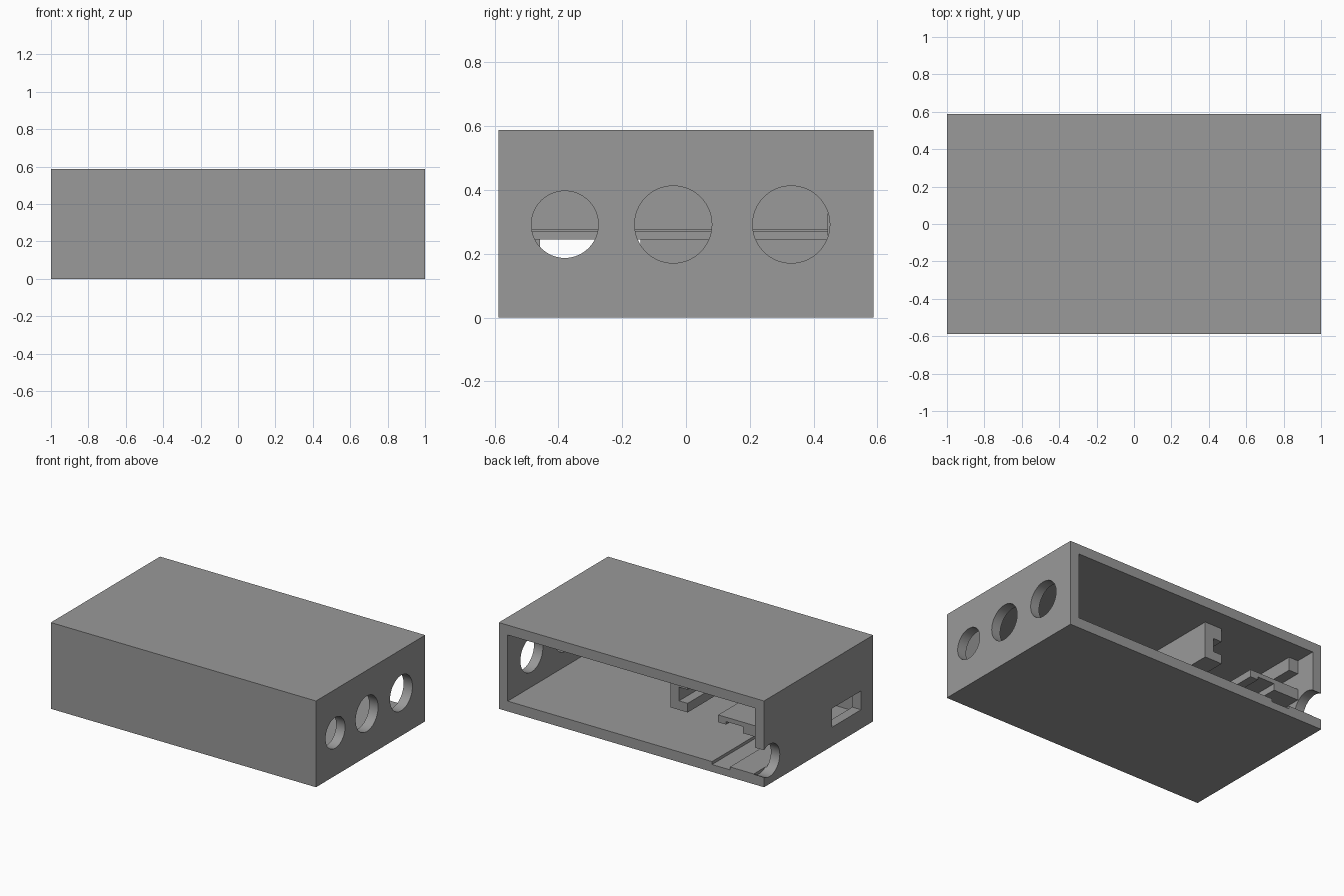
import bpy, bmesh, math

if "Cube" in bpy.data.objects:
    bpy.data.objects.remove(bpy.data.objects["Cube"])

gray = bpy.data.materials.new("plain_gray")
gray.diffuse_color = (0.32, 0.32, 0.32, 1)
gray.use_nodes = True
gray.node_tree.nodes["Principled BSDF"].inputs["Base Color"].default_value = gray.diffuse_color

X, Y, H, T = 1.0, 0.588, 0.588, 0.067   # half length, half depth, height, wall
IN = X - T


def prism(name, profile, y0, y1):
    """Extrude an x-z profile along y."""
    bm = bmesh.new()
    face = bm.faces.new([bm.verts.new((x, y0, z)) for x, z in profile])
    ext = bmesh.ops.extrude_face_region(bm, geom=[face])
    verts = [g for g in ext["geom"] if isinstance(g, bmesh.types.BMVert)]
    bmesh.ops.translate(bm, vec=(0, y1 - y0, 0), verts=verts)
    bmesh.ops.recalc_face_normals(bm, faces=bm.faces)
    mesh = bpy.data.meshes.new(name)
    bm.to_mesh(mesh)
    bm.free()
    obj = bpy.data.objects.new(name, mesh)
    bpy.context.collection.objects.link(obj)
    mesh.materials.append(gray)
    return obj


def box(name, x0, x1, y0, y1, z0, z1):
    return prism(name, [(x0, z0), (x1, z0), (x1, z1), (x0, z1)], y0, y1)


def cylinder(name, x, y, z, r, length):
    bpy.ops.mesh.primitive_cylinder_add(vertices=64, radius=r, depth=length,
                                        location=(x, y, z), rotation=(0, math.pi / 2, 0))
    obj = bpy.context.object
    obj.name = name
    obj.data.materials.append(gray)
    return obj


# Case shell, open at the back
case = box("case", -X, X, -Y, Y, 0, H)
cutters = [
    box("cavity_cutter", -IN, IN, -Y + T, Y + 0.1, 0.07, H - T),
    # shallow floor groove that holds an upright panel
    box("groove_cutter", -0.743, -0.608, -Y + T, Y + 0.11, 0.05, 0.1),
    # port slot in the left wall
    box("slot_cutter", -X - 0.1, -IN + 0.01, -0.458, -0.143, 0.129, 0.257),
    # cable notch at the back edge of the left wall
    cylinder("notch_cutter", -X, 0.528, 0.16, 0.11, 2 * T + 0.02),
]
# Round openings in the right wall
for i, (y, r) in enumerate([(-0.38, 0.105), (-0.04, 0.121), (0.33, 0.121)]):
    cutters.append(cylinder(f"hole_cutter_{i + 1}", X, y, 0.292, r, 0.2))

for c in cutters:
    m = case.modifiers.new(c.name, "BOOLEAN")
    m.operation, m.solver, m.object = "DIFFERENCE", "EXACT", c
bpy.context.view_layer.objects.active = case
for m in list(case.modifiers):
    bpy.ops.object.modifier_apply(modifier=m.name)
for c in cutters:
    bpy.data.objects.remove(c, do_unlink=True)

bpy.ops.object.select_all(action="DESELECT")
case.select_set(True)
bpy.context.view_layer.objects.active = case
bpy.ops.object.shade_smooth_by_angle(angle=math.radians(30))

# Rails along the case, from the front wall almost to the open back
Y0, Y1, TOP = -Y + T, 0.446, H - T
# Hanging rail with a slot facing the left wall
prism("hanging_rail", [(-0.194, 0.275), (-0.325, 0.275), (-0.325, 0.337), (-0.26, 0.337),
                       (-0.26, 0.43), (-0.325, 0.43), (-0.325, TOP), (-0.194, TOP)], Y0, Y1)
# Upper lip on the left wall
box("wall_lip", -IN, -0.863, Y0, Y1, 0.43, TOP)
# Shelf on the left wall, with a groove underneath above the floor groove
prism("wall_shelf", [(-0.555, 0.32), (-0.555, 0.27), (-0.615, 0.27), (-0.615, 0.29),
                     (-0.743, 0.29), (-0.743, 0.245), (-IN, 0.245), (-IN, 0.32)], Y0, Y1)
